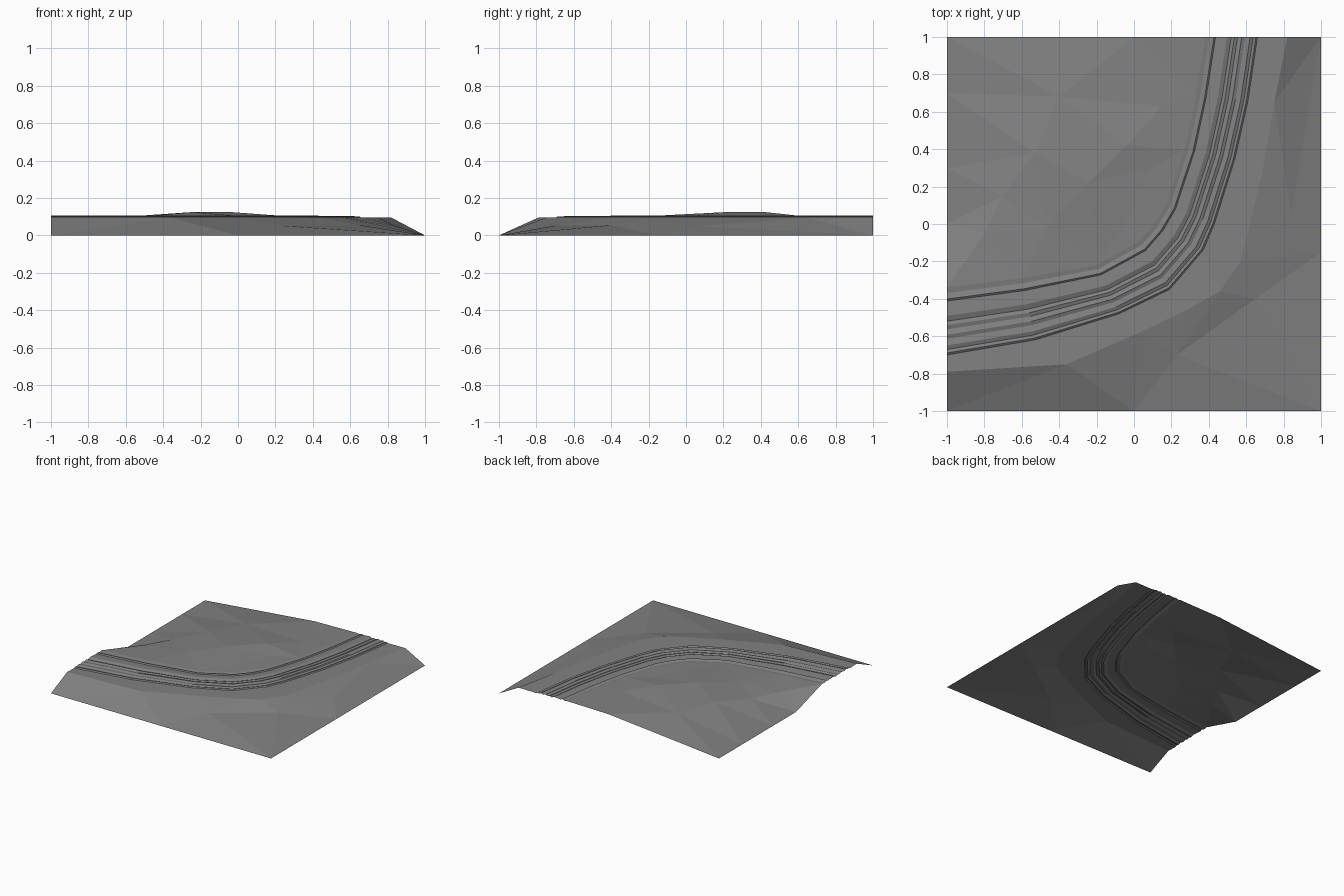
import bpy
import bmesh
from mathutils import Vector
from mathutils.geometry import delaunay_2d_cdt

cube = bpy.data.objects.get("Cube")
if cube:
    bpy.data.objects.remove(cube, do_unlink=True)

# One plain grey for the whole ground sheet
grey = bpy.data.materials.new("earth_grey")
grey.use_nodes = True
colour = (0.22, 0.22, 0.22, 1)
grey.diffuse_color = colour
grey.node_tree.nodes["Principled BSDF"].inputs["Base Color"].default_value = colour

# Plan of the bending track: inner edge, outer rut and top of the outer bank
INNER = [(-1, -.34), (-.6, -.29), (-.2, -.22), (.03, -.09), (.1, -.01),
         (.17, .1), (.27, .4), (.33, .68), (.38, 1)]
OUTER = [(-1, -.7), (-.53, -.62), (-.08, -.48), (.19, -.35), (.37, -.14),
         (.43, 0), (.54, .35), (.61, .66), (.66, 1)]
BANK = [(-1, -.79), (-.36, -.75), (.03, -.58), (.28, -.46), (.46, -.36),
        (.57, -.2), (.68, .25), (.75, .65), (.82, 1)]
BANK_Z = .095

# Rutted cross-section: fraction across the track, height
RUTS = [(0, .102), (.08, .098), (.17, .107), (.2, .1), (.42, .105), (.5, .095),
        (.56, .102), (.62, .096), (.7, .104), (.76, .097), (.86, .103),
        (.92, .095), (.97, .1), (1, .093)]


def make_object(name, bm):
    """Turn every face upward and link the sheet as an object."""
    bm.normal_update()
    for face in bm.faces:
        if face.normal.z < 0:
            face.normal_flip()
    mesh = bpy.data.meshes.new(name)
    bm.to_mesh(mesh)
    bm.free()
    mesh.materials.append(grey)
    obj = bpy.data.objects.new(name, mesh)
    bpy.context.collection.objects.link(obj)
    return obj


def terrain(name, border, inside):
    """Triangulate a faceted patch inside a border, through loose points."""
    points = [Vector(p) for p in border + inside]
    flat = [p.xy for p in points]
    verts, _, faces, origin, _, _ = delaunay_2d_cdt(
        flat, [], [list(range(len(border)))], 1, 1e-5)
    bm = bmesh.new()
    made = [bm.verts.new((v.x, v.y, points[o[0]].z)) for v, o in zip(verts, origin)]
    for face in faces:
        bm.faces.new([made[i] for i in face])
    return make_object(name, bm)


# Rutted track with its outer shoulder
bm = bmesh.new()
rows = []
for a, b, c in zip(INNER, OUTER, BANK):
    a, b = Vector(a), Vector(b)
    row = [bm.verts.new((*a.lerp(b, u), z)) for u, z in RUTS]
    row.append(bm.verts.new((*c, BANK_Z)))
    rows.append(row)
for r, s in zip(rows, rows[1:]):
    for i in range(len(r) - 1):
        bm.faces.new((r[i], r[i + 1], s[i + 1], s[i]))
make_object("rutted_track", bm)

# Raised ground inside the bend, falling to the back left corner
inner_border = [(x, y, RUTS[0][1]) for x, y in INNER]
inner_border += [(0, 1, .095), (-1, 1, 0), (-1, .7, 0), (-1, .3, 0), (-1, 0, 0)]
inner_points = [(.15, .63, .102), (.1, .3, .105), (-.02, .05, .106),
                (-.47, -.02, .105), (-.53, .38, .105), (-.4, .68, .09),
                (-.7, .15, .085), (-.8, -.05, .09),
                (-.24, .22, .125), (-.04, .42, .125)]
terrain("inner_ground", inner_border, inner_points)

# Slope outside the bend, falling to the front and right edges
outer_border = [(x, y, BANK_Z) for x, y in BANK]
outer_border += [(1, 1, 0), (1, -.15, 0), (1, -1, 0), (0, -1, 0), (-1, -1, 0)]
outer_points = [(.23, -.7, .052), (.65, -.4, .055), (.84, .05, .05)]
terrain("outer_slope", outer_border, outer_points)
